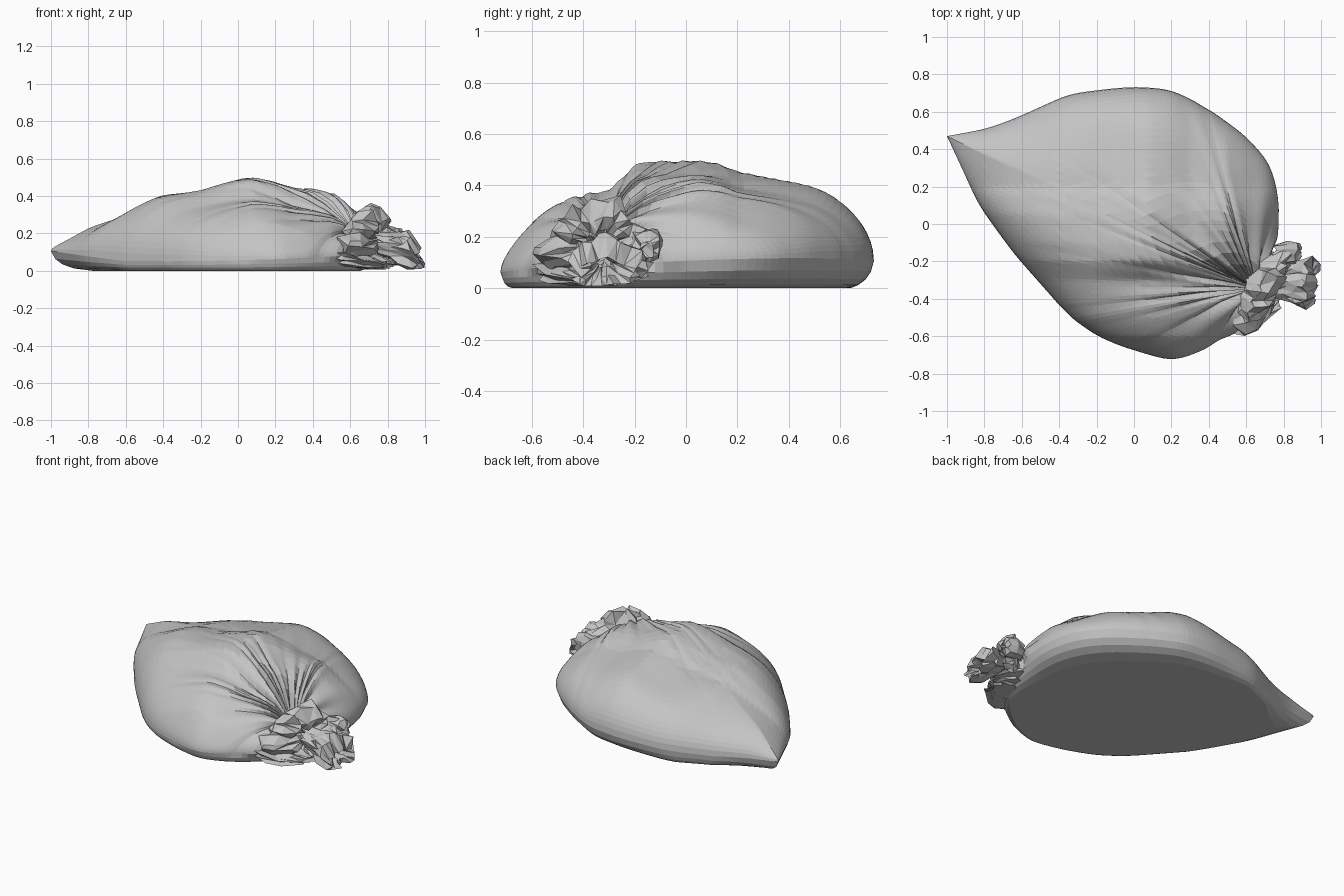
import bpy, bmesh, math, random
from mathutils import Vector

random.seed(4)
cube = bpy.data.objects.get("Cube")
if cube:
    bpy.data.objects.remove(cube, do_unlink=True)

grey = bpy.data.materials.new("grey plastic")
grey.use_nodes = True
grey.diffuse_color = (0.55, 0.55, 0.55, 1)
grey.node_tree.nodes["Principled BSDF"].inputs["Base Color"].default_value = (0.55, 0.55, 0.55, 1)

RAYS = 150
RINGS = 28
NECK = Vector((0.64, -0.34))

# Plan outline, anticlockwise from the gathered neck
OUTLINE = [(.72, -.32), (.74, -.2), (.76, -.08), (.78, .08), (.765, .2), (.71, .34),
           (.6, .47), (.4, .615), (.2, .72), (0, .735), (-.2, .715), (-.35, .695),
           (-.6, .58), (-.78, .51), (-1, .47), (-.93, .32), (-.83, .1), (-.65, -.15),
           (-.35, -.49), (-.2, -.6), (0, -.68), (.22, -.73), (.4, -.665), (.55, -.56), (.66, -.44)]
# Ridge heights along x and along y
ALONG_X = [(-1, .21), (-.8, .3), (-.6, .35), (-.4, .41), (-.2, .43), (0, .485),
           (.08, .5), (.2, .475), (.3, .445), (.5, .43), (.65, .37), (.78, .33)]
ALONG_Y = [(-.73, .22), (-.6, .33), (-.5, .365), (-.4, .385), (-.3, .42), (-.2, .485), (-.1, .5),
           (.05, .5), (.15, .475), (.2, .45), (.4, .43), (.55, .42), (.73, .39)]


def interpolate(table, v):
    """Piecewise linear lookup in a sorted table of pairs."""
    for (a, p), (b, q) in zip(table, table[1:]):
        if v <= b:
            return p + (q - p) * max(0, (v - a) / (b - a))
    return table[-1][1]


def resample(points, count):
    """Even spacing along a closed polyline, rounded everywhere but the pointed corner."""
    pts = [Vector(p) for p in points]
    pts.append(pts[0])
    table_x, table_y, length = [], [], 0
    for i, p in enumerate(pts):
        if i:
            length += (p - pts[i - 1]).length
        table_x.append((length, p.x))
        table_y.append((length, p.y))
    steps = [length * i / count for i in range(count)]
    even = [Vector((interpolate(table_x, s), interpolate(table_y, s))) for s in steps]
    corner = min(range(count), key=lambda i: even[i].x)
    even[corner] = Vector(min(points))
    for _ in range(5):
        even = [p if i == corner else p / 2 + (even[i - 1] + even[(i + 1) % count]) / 4
                for i, p in enumerate(even)]
    return even


def make_object(name, bm):
    bmesh.ops.recalc_face_normals(bm, faces=bm.faces)
    mesh = bpy.data.meshes.new(name)
    bm.to_mesh(mesh)
    bm.free()
    mesh.materials.append(grey)
    obj = bpy.data.objects.new(name, mesh)
    bpy.context.collection.objects.link(obj)


def bridge(bm, lower, upper):
    count = len(lower)
    for i in range(count):
        k = (i + 1) % count
        bm.faces.new((lower[i], lower[k], upper[k], upper[i]))


rim = resample(OUTLINE, RAYS)
polar = sorted((math.atan2(p.y, p.x), p.length) for p in rim)
polar = [(polar[-1][0] - math.tau, polar[-1][1])] + polar + [(polar[0][0] + math.tau, polar[0][1])]


def corner_share(p):
    return max(0, -p.x - 0.6) / 0.4


def back_left(p):
    """Distance towards the overhanging back left side."""
    return (p.x + p.y) * 0.7


def rim_height(p):
    return 0.08 + 0.05 * back_left(p) + 0.045 * corner_share(p)


def surface(p):
    """Height of the filled bag over a plan point, and how near it is to the rim."""
    reach = min(1, p.length / interpolate(polar, math.atan2(p.y, p.x)))
    low = rim_height(p)
    top = interpolate(ALONG_X, p.x) * interpolate(ALONG_Y, p.y) / 0.5
    z = low + max(0, top - low) * math.sqrt(max(0, 1 - reach ** 4.5))
    # Valley between the middle hump and the front lobe
    valley = math.exp(-((p.y + 0.3) / 0.07) ** 2) * max(0, min(1, (p.x + 0.25) / 0.3))
    return z - 0.03 * valley, reach


# Bag body: rays fan out of the neck, so the pleats follow the mesh
bm = bmesh.new()
rings = []
for r in range(1, RINGS + 1):
    t = 1 - (1 - r / RINGS) ** 1.7
    ring = []
    for i, end in enumerate(rim):
        p = NECK.lerp(end, t)
        d = (p - NECK).length
        z, reach = surface(p)
        # Pleats fade with distance from the neck; some run longer
        wave = abs(math.sin(i * 0.4 + 1.3 * math.sin(i * 0.17))) - 0.6
        span = 0.22 + 0.1 * math.sin(i * 0.41)
        fold = wave * math.exp(-d / span) * min(1, d / 0.12)
        inside = 1 - reach ** 6
        z += 0.07 * fold * inside
        z += 0.006 * inside * math.sin(9 * p.x + 5 * p.y) * math.sin(11 * p.y - 4 * p.x)
        p = p * (1 + 0.12 * fold * reach)
        ring.append(bm.verts.new((p.x, p.y, max(z, 0.02))))
    rings.append(ring)

# Rounded lower wall and flat resting base, drawn in under the overhang and the raised corner
for share, height in ((0.1, 0.6), (0.28, 0.32), (0.55, 0.12), (1, 0)):
    ring = []
    for p in rim:
        tuck = 1 - share * (0.06 + 0.33 * max(0, back_left(p) - 0.2) + 0.16 * corner_share(p))
        ring.append(bm.verts.new((p.x * tuck, p.y * tuck, rim_height(p) * height)))
    rings.append(ring)
for a, b in zip(rings, rings[1:]):
    bridge(bm, a, b)
for ring, centre in ((rings[0], (NECK.x, NECK.y, surface(NECK)[0])), (rings[-1], (0, 0, 0))):
    hub = bm.verts.new(centre)
    for i in range(RAYS):
        bm.faces.new((ring[i], ring[(i + 1) % RAYS], hub))
make_object("bag_body", bm)


def crumpled_frill(name, profile, centre_y, skew, sides, rough):
    """Crinkled sleeve along x; profile rows hold x, half width, half height, centre height."""
    bm = bmesh.new()
    phase = [random.uniform(0.75, 1.15) for i in range(sides)]
    sleeve = []
    for x, wide, high, mid in profile:
        ring = []
        for i in range(sides):
            a = math.tau * (i + random.uniform(-0.35, 0.35)) / sides
            f = phase[i] * random.uniform(0.88, 1.08)
            y = math.cos(a) * wide * f
            z = mid + math.sin(a) * high * f
            x_pos = x + skew * y + random.uniform(-rough, rough)
            ring.append(bm.verts.new((min(x_pos, 1), centre_y + y, max(z, 0.008))))
        sleeve.append(ring)
    for a, b in zip(sleeve, sleeve[1:]):
        bridge(bm, a, b)
    bmesh.ops.triangulate(bm, faces=bm.faces)
    make_object(name, bm)


# Gathered ruffle around the tie
crumpled_frill("neck_ruffle",
               [(.6, .08, .08, .17), (.64, .17, .14, .17), (.69, .23, .175, .17), (.74, .22, .17, .17),
                (.77, .14, .11, .16), (.75, .07, .06, .16)], -.34, .45, 30, .028)
# Loose end of the bag beyond the tie
crumpled_frill("loose_end",
               [(.74, .07, .06, .15), (.81, .1, .07, .13), (.87, .13, .1, .12), (.92, .14, .11, .11),
                (.97, .11, .06, .06), (.94, .06, .04, .08), (.86, .03, .02, .1)], -.32, .1, 22, .025)
# Small flap at the back of the tie
crumpled_frill("side_flap",
               [(.75, .05, .05, .17), (.81, .07, .06, .17), (.87, .06, .06, .16), (.89, .03, .03, .15)],
               -.15, .2, 14, .015)
# Low folds spread on the ground under the tie
crumpled_frill("ground_folds",
               [(.5, .06, .03, .06), (.57, .2, .06, .07), (.66, .23, .06, .06), (.74, .18, .04, .04),
                (.8, .08, .02, .03)], -.37, .4, 26, .025)
